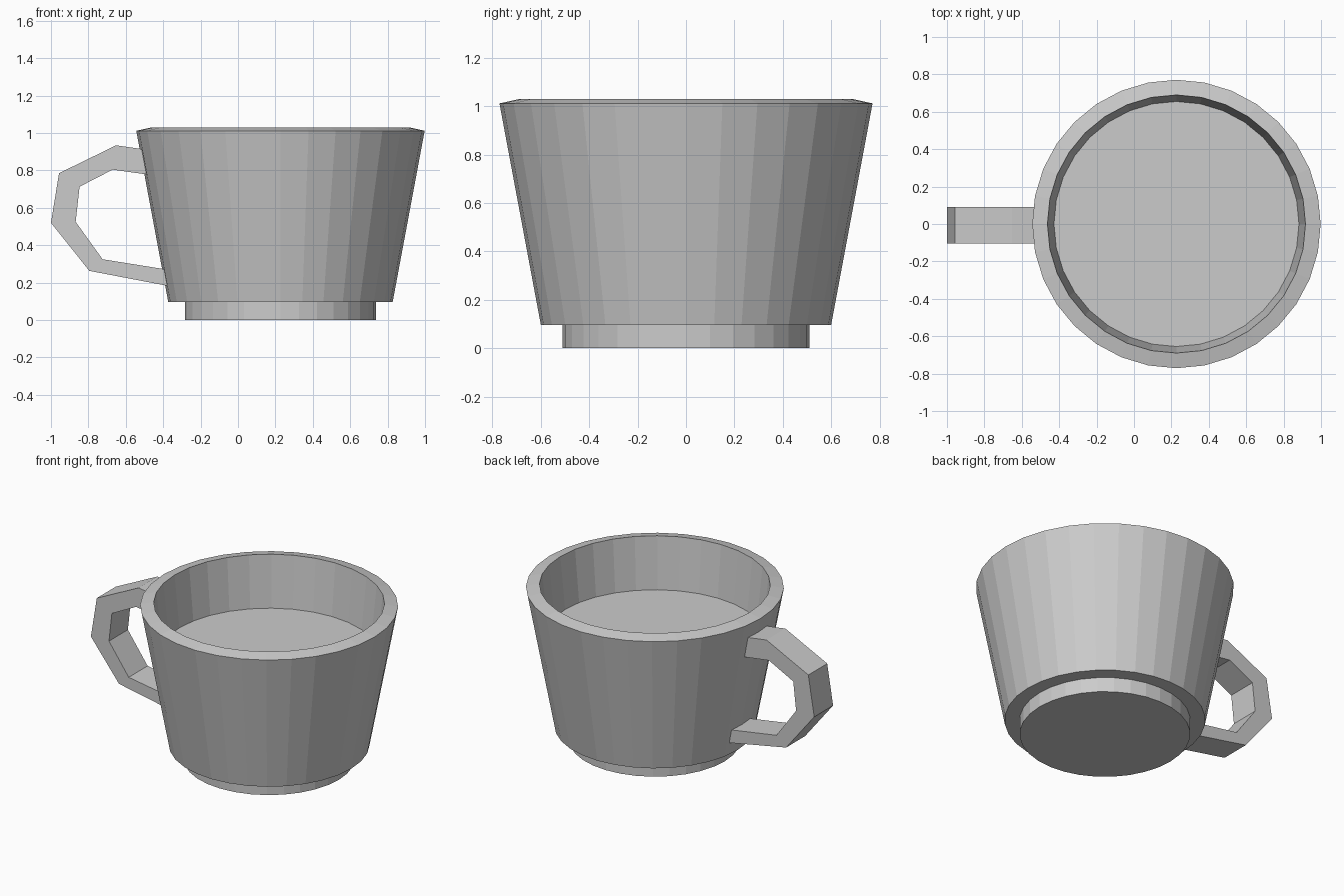
import bpy, bmesh, math

if "Cube" in bpy.data.objects:
    bpy.data.objects.remove(bpy.data.objects["Cube"])

SIDES = 32
CX = 0.227  # cup axis


def make_object(name, bm):
    bmesh.ops.recalc_face_normals(bm, faces=bm.faces)
    mesh = bpy.data.meshes.new(name)
    bm.to_mesh(mesh)
    bm.free()
    obj = bpy.data.objects.new(name, mesh)
    bpy.context.collection.objects.link(obj)
    return obj


def lathe(name, profile):
    """Closed solid of stacked rings, capped at both ends of the profile."""
    bm = bmesh.new()
    rings = [[bm.verts.new((CX + r * math.cos(math.tau * i / SIDES),
                            r * math.sin(math.tau * i / SIDES), z))
              for i in range(SIDES)] for r, z in profile]
    for a, b in zip(rings, rings[1:]):
        for i in range(SIDES):
            j = (i + 1) % SIDES
            bm.faces.new((a[i], a[j], b[j], b[i]))
    bm.faces.new(rings[0])
    bm.faces.new(rings[-1])
    return make_object(name, bm)


# Cup: foot, tapered wall, sloped rim and inner floor
lathe("cup_body", [(0.51, 0.0), (0.51, 0.097), (0.60, 0.097), (0.771, 1.012),
                   (0.69, 1.03), (0.655, 0.69)])

# Handle: outer and inner outlines (x, z), ends buried in the wall
outer = [(-0.47, 0.908), (-0.652, 0.934), (-0.957, 0.785),
         (-1.0, 0.52), (-0.795, 0.263), (-0.33, 0.174)]
inner = [(-0.47, 0.776), (-0.67, 0.804), (-0.847, 0.713),
         (-0.868, 0.525), (-0.724, 0.325), (-0.33, 0.262)]
bm = bmesh.new()
sections = [[bm.verts.new((x, y, z)) for x, y, z in (
    (o[0], -0.105, o[1]), (o[0], 0.092, o[1]),
    (i[0], 0.092, i[1]), (i[0], -0.105, i[1]))] for o, i in zip(outer, inner)]
for a, b in zip(sections, sections[1:]):
    for k in range(4):
        n = (k + 1) % 4
        bm.faces.new((a[k], a[n], b[n], b[k]))
bm.faces.new(sections[0])
bm.faces.new(sections[-1])
make_object("handle", bm)
